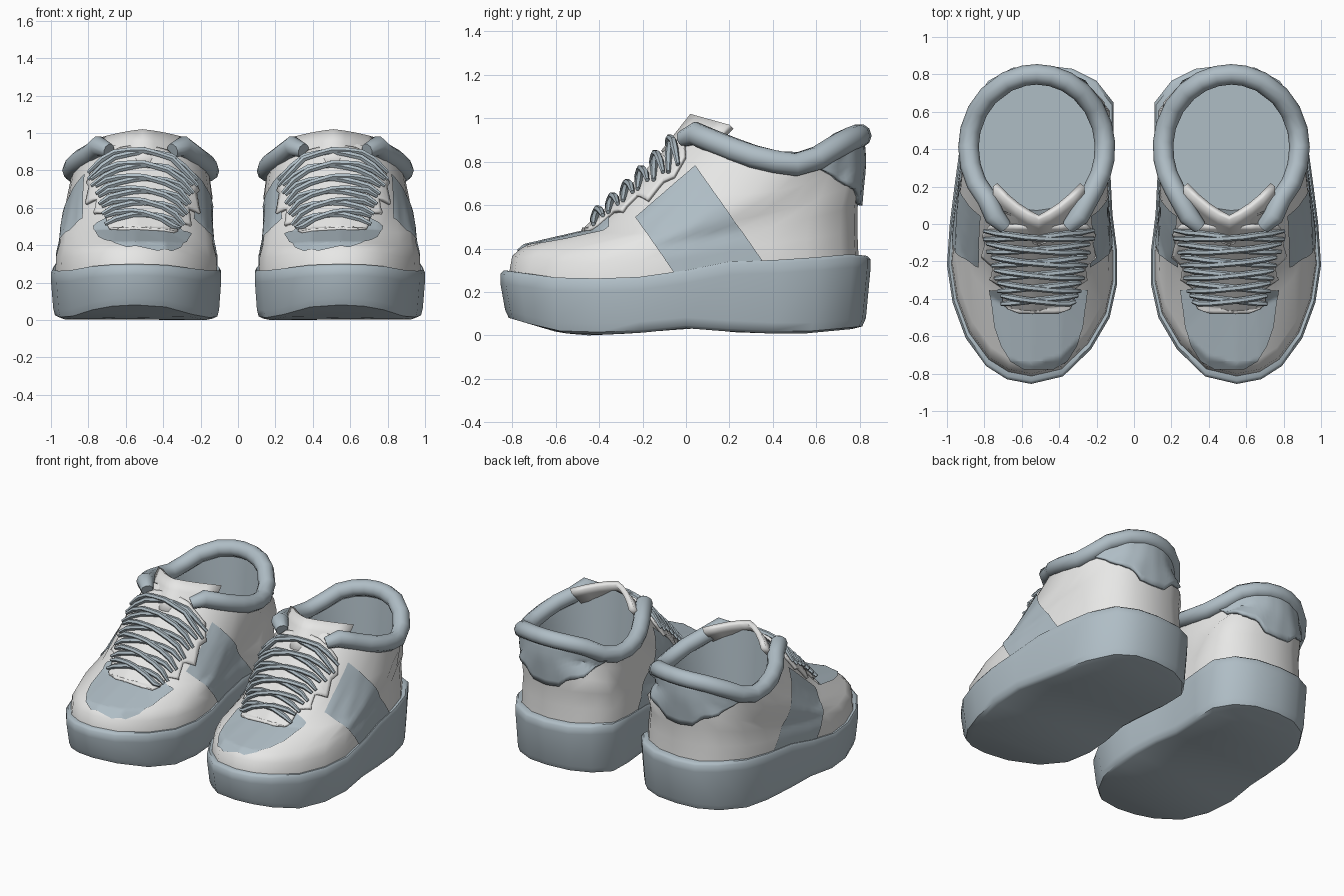
import bpy, bmesh, math
from mathutils import Vector
from mathutils.bvhtree import BVHTree

if "Cube" in bpy.data.objects:
    bpy.data.objects.remove(bpy.data.objects["Cube"])


def material(name, rgb):
    m = bpy.data.materials.new(name)
    m.diffuse_color = (*rgb, 1)
    m.use_nodes = True
    m.node_tree.nodes["Principled BSDF"].inputs["Base Color"].default_value = m.diffuse_color
    return m


GREY = material("blue_grey", (0.43, 0.51, 0.56))
WHITE = material("off_white", (0.80, 0.80, 0.79))


def interp(table, v):
    if v <= table[0][0]:
        return table[0][1]
    for (a, fa), (b, fb) in zip(table, table[1:]):
        if v <= b:
            return fa + (fb - fa) * (v - a) / (b - a)
    return table[-1][1]


def finish(name, verts, faces, mat, recalc=False, thick=0, angle=50):
    """Make a mesh object of the +x shoe and mirror it for the other shoe."""
    me = bpy.data.meshes.new(name)
    me.from_pydata([tuple(v) for v in verts], [], faces)
    if recalc:
        bm = bmesh.new()
        bm.from_mesh(me)
        bmesh.ops.recalc_face_normals(bm, faces=bm.faces)
        bm.to_mesh(me)
        bm.free()
    me.materials.append(mat)
    ob = bpy.data.objects.new(name, me)
    bpy.context.collection.objects.link(ob)
    bpy.ops.object.select_all(action='DESELECT')
    ob.select_set(True)
    bpy.context.view_layer.objects.active = ob
    bpy.ops.object.shade_smooth_by_angle(angle=math.radians(angle))
    if thick:
        s = ob.modifiers.new("thickness", 'SOLIDIFY')
        s.thickness, s.offset = thick, -1
    ob.modifiers.new("other_shoe", 'MIRROR').use_mirror_merge = False


def loft(rings, cap_start=False, cap_end=False):
    n = len(rings[0])
    verts = [p for r in rings for p in r]
    faces = [(k*n + j, k*n + (j+1) % n, (k+1)*n + (j+1) % n, (k+1)*n + j)
             for k in range(len(rings) - 1) for j in range(n)]
    # caps are strips joining the two sides of the outline
    for use, o, flip in ((cap_start, 0, True), (cap_end, (len(rings)-1)*n, False)):
        if use:
            for j in range(n // 2):
                f = list(dict.fromkeys([o+j, o+j+1, o+(n-j-1) % n, o+(n-j) % n]))
                faces.append(f[::-1] if flip else f)
    return verts, faces


def tube(pts, radius, n=8, tip=1.0):
    """Rounded tube along a path, closed at both ends."""
    pts = [Vector(p) for p in pts]
    verts, m = [], len(pts)
    for i, p in enumerate(pts):
        d = (pts[min(i+1, m-1)] - pts[max(i-1, 0)]).normalized()
        side = d.cross(Vector((0, 0, 1))).normalized()
        up = side.cross(d)
        r = radius * (tip if i in (0, m-1) else 1)
        for k in range(n):
            a = 2 * math.pi * k / n
            verts.append(p + (side * math.cos(a) + up * math.sin(a)) * r)
    faces = [(i*n + k, i*n + (k+1) % n, (i+1)*n + (k+1) % n, (i+1)*n + k)
             for i in range(m-1) for k in range(n)]
    faces += [tuple(range(n)), tuple(range((m-1)*n, m*n))]
    return verts, faces


def grid_faces(rows, cols):
    return [(r*cols + c, r*cols + c+1, (r+1)*cols + c+1, (r+1)*cols + c)
            for r in range(rows-1) for c in range(cols-1)]


# Sole outline, from the toe round the outer side to the heel and back
OUT = [(.55, -.855), (.68, -.83), (.79, -.76), (.90, -.61), (.97, -.42), (1.0, -.22),
       (.985, 0), (.96, .2), (.93, .42), (.885, .6), (.78, .765), (.65, .835),
       (.5, .85), (.33, .83), (.20, .765), (.11, .65), (.11, .47), (.125, .25),
       (.115, .05), (.09, -.15), (.09, -.32), (.13, -.5), (.23, -.67), (.38, -.815)]
ZB = [(-.86, .07), (-.65, .012), (-.5, 0), (-.25, .01), (.02, .035), (.3, .01), (.6, .008), (.86, .03)]
ZT = [(-.86, .30), (-.6, .265), (-.4, .262), (-.2, .27), (0, .3), (.2, .34), (.5, .35), (.78, .375), (.86, .365)]
ZC = [(.02, .95), (.15, .88), (.35, .81), (.5, .785), (.62, .82), (.72, .89), (.8, .92)]


def scaled(s, zf):
    return [Vector((.53 + (x-.53)*s, y*s, zf(y))) for x, y in OUT]


# Platform sole
sole = [scaled(.90, lambda y: interp(ZB, y)),
        scaled(.955, lambda y: interp(ZB, y) + .012),
        scaled(.975, lambda y: interp(ZB, y) + .05),
        scaled(1.0, lambda y: interp(ZT, y) - .06),
        scaled(1.0, lambda y: interp(ZT, y) - .015),
        scaled(.98, lambda y: interp(ZT, y)),
        scaled(.92, lambda y: interp(ZT, y) - .005)]
finish("sole", *loft(sole, True, True), GREY, recalc=True)


# Upper: rings from the sole to the ankle opening
def ring(cx, sx, yf, yb):
    return [(cx + (x-.53)*sx, yb - (.85-y)/1.705*(yb-yf)) for x, y in OUT]


def oval(cx, hx, yf, yb, p):
    """Oval ring, blunt at the front by exponent p."""
    out = []
    for j, (_, y) in enumerate(OUT):
        t = 1 - 2 * (.85-y) / 1.705
        w = hx * max(0, 1 - t*t) ** (1 / (p if t < 0 else 2))
        out.append((cx + (w if j < 12 else -w), (yf+yb)/2 + t*(yb-yf)/2))
    return out


collar = [Vector((x, y, interp(ZC, y))) for x, y in oval(.52, .365, .02, .80, 2.2)]
LEVELS = [(ring(.53, .95, -.815, .795), 0, 0), (ring(.53, .94, -.80, .79), .12, .2),
          (ring(.53, .90, -.745, .79), .19, .4), (ring(.53, .885, -.46, .80), .29, .6),
          (oval(.525, .39, -.22, .81, 3), .62, .8)]
rings = []
for xy, ff, fb in LEVELS:
    r = []
    for (x, y), (bx, by), c in zip(xy, OUT, collar):
        w = (by + .855) / 1.71
        z0 = interp(ZT, by) - .012
        r.append(Vector((x, y, z0 + (ff + (fb-ff)*w) * (c.z - z0))))
    rings.append(r)
rings.append(collar)
uv, quads = loft(rings)
uf = [t for a, b, c, d in quads for t in ((a, b, c), (a, c, d))]
finish("upper", uv, uf, WHITE)
TREE = BVHTree.FromPolygons(uv, uf)


def drop(origin, direction, lift):
    o, d = Vector(origin), Vector(direction).normalized()
    hit, nor, _, _ = TREE.ray_cast(o, d)
    if hit is None:
        hit, nor, _, _ = TREE.find_nearest(o + d)
    if nor.dot(d) > 0:
        nor = -nor
    return hit + nor * lift


def plate(name, rows, mat, lift, thick=0):
    """Thin panel laid on the upper; rows hold (origin, direction) rays."""
    cols = len(rows[0])
    verts = [drop(o, d, lift) for r in rows for o, d in r]
    faces = grid_faces(len(rows), cols)
    f = faces[len(faces) // 2]
    n = (verts[f[2]] - verts[f[0]]).cross(verts[f[3]] - verts[f[1]])
    if n.dot(Vector(rows[len(rows) // 2][cols // 2][1])) > 0:
        faces = [g[::-1] for g in faces]
    finish(name, verts, faces, mat, thick=thick)


def plan_rows(table, cx, ny, nx=33):
    y0, y1 = table[0][0], table[-1][0]
    ys = sorted({y0 + (y1-y0)*i/ny for i in range(ny+1)} | {t[0] for t in table})
    return [[((cx + interp(table, y)*(2*c/(nx-1)-1), y, 2), (0, 0, -1)) for c in range(nx)] for y in ys]


# Toe cap panel and lace panel
plate("toe_panel", plan_rows([(-.772, .08), (-.73, .15), (-.65, .20), (-.55, .235), (-.35, .26)], .51, 30),
      GREY, .008)
plate("lace_panel", plan_rows([(-.475, .10), (-.45, .165), (-.40, .185), (-.33, .19), (-.29, .25),
                               (-.22, .24), (-.17, .295), (-.10, .275), (-.05, .29), (.0, .25)], .51, 30),
      WHITE, .02, thick=.018)

# Side panels on both sides of the shoe
for name, x0, d in (("outer_side_panel", 2, -1), ("inner_side_panel", -1, 1)):
    rows = []
    for i in range(21):
        v = i / 20
        ly, lz, ry, rz = -.05 - .18*v, .28 + .26*v, .35 - .305*v, .345 + .435*v
        rows.append([((x0, ly + (ry-ly)*c/20, lz + (rz-lz)*c/20), (d, 0, 0)) for c in range(21)])
    plate(name, rows, GREY, .008)

# Heel patch with a stepped lower edge
LOW = [(0, .60), (16, .61), (26, .675), (40, .69), (50, .73), (64, .77)]
TOP = [(0, .90), (30, .88), (45, .84), (64, .80)]
rows = []
for i in range(9):
    r = []
    for a in range(-64, 65, 4):
        lo, hi = interp(LOW, abs(a)), interp(TOP, abs(a))
        s, c = math.sin(math.radians(a)), math.cos(math.radians(a))
        r.append(((.515 + s, .45 + c, lo + (hi-lo)*i/8), (-s, -c, 0)))
    rows.append(r)
plate("heel_patch", rows, GREY, .022, thick=.022)

# Padded collar around the opening
path = [(.69, -.015, .905), (.745, .04, .93)] + collar[3:22] + [(.295, .04, .93), (.35, -.015, .905)]
finish("collar", *tube(path, .055, 10, .7), GREY, recalc=True)

# Lining and insole
lining = [[Vector((.52 + (p.x-.52)*s, .42 + (p.y-.42)*s, z if z else p.z)) for p in collar]
          for s, z in ((.985, 0), (.92, .65), (.87, .42))]
finish("lining", *loft(lining, cap_end=True), GREY)

# Tongue curved around the ankle
tv = []
for i in range(4):
    t = i / 3
    for c in range(9):
        u = c / 4 - 1
        bend = .5*u*u + .5*abs(u)
        tv.append((.51 + .245*u, -.115 + .135*t + (.15 + .03*t)*bend, .85 + .17*t - .05*bend))
finish("tongue", tv, grid_faces(4, 9), WHITE, thick=.035)

# Criss-cross laces
lv, lf = [], []
for i in range(6):
    y = -.405 + .068*i
    w = .19 + .016*i
    for s in (-1, 1):
        pts = []
        for c in range(9):
            u = c / 4 - 1
            lift = .032 + (.012 if s > 0 else 0) * (1 - u*u)
            pts.append(drop((.51 + w*u, y + .022*s*u + .02, 2), (0, 0, -1), lift))
        v, f = tube(pts, .017, 6, .6)
        lf += [tuple(k + len(lv) for k in g) for g in f]
        lv += v
finish("laces", lv, lf, GREY, recalc=True)
